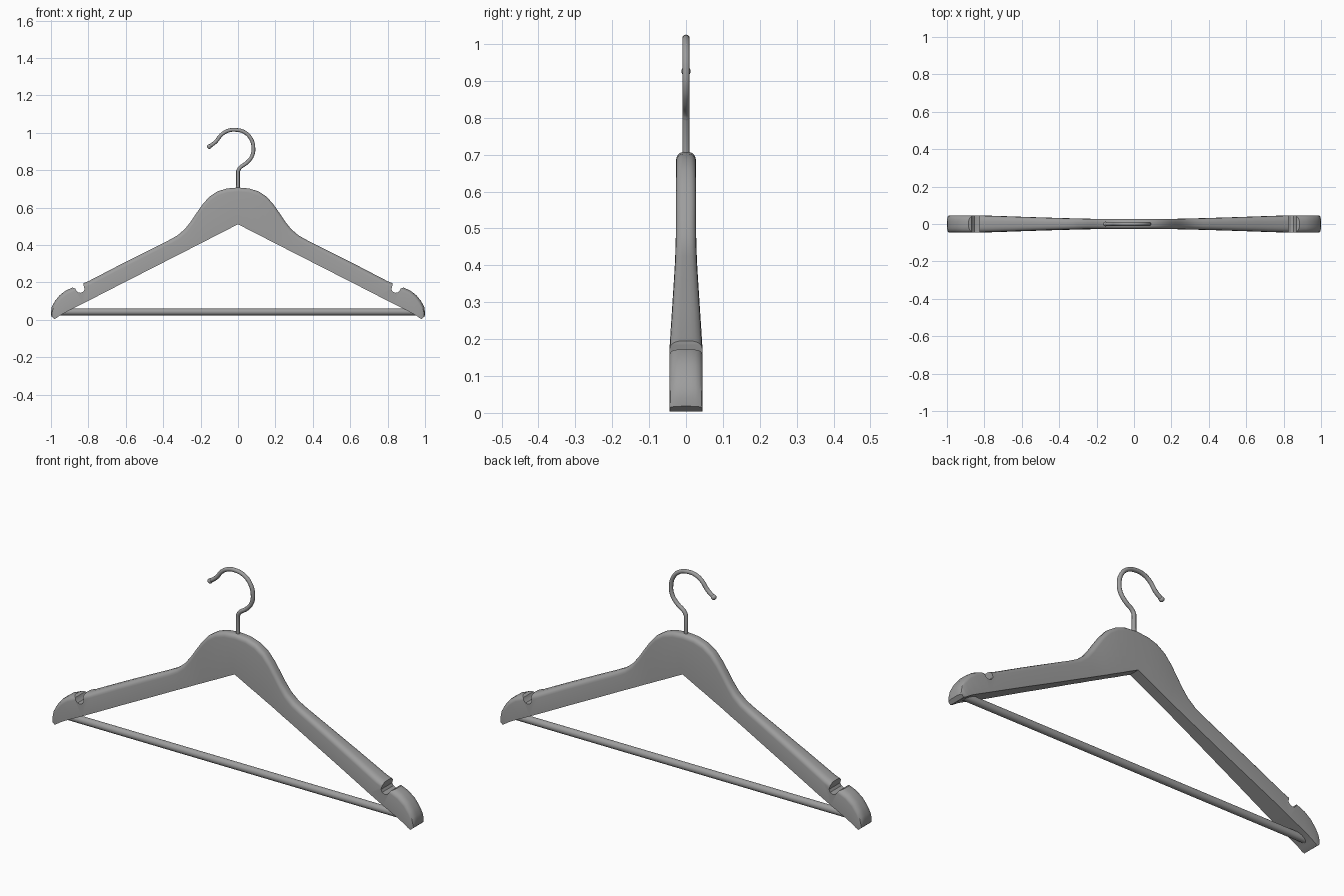
import bpy, bmesh, math
from mathutils import Vector

if "Cube" in bpy.data.objects:
    bpy.data.objects.remove(bpy.data.objects["Cube"])

grey = bpy.data.materials.new("dark_grey")
grey.diffuse_color = (0.34, 0.34, 0.34, 1)
grey.use_nodes = True
grey.node_tree.nodes["Principled BSDF"].inputs["Base Color"].default_value = grey.diffuse_color


def finish(name, bm):
    bmesh.ops.recalc_face_normals(bm, faces=bm.faces[:])
    me = bpy.data.meshes.new(name)
    bm.to_mesh(me)
    bm.free()
    ob = bpy.data.objects.new(name, me)
    bpy.context.collection.objects.link(ob)
    return ob


def activate(ob):
    bpy.ops.object.select_all(action='DESELECT')
    ob.select_set(True)
    bpy.context.view_layer.objects.active = ob


# Wooden body: lofted sections, each (top x, top z, bottom x, bottom z, half thickness)
half = [
    (0.00, 0.707, 0.00, 0.510, 0.027), (0.06, 0.702, 0.04, 0.490, 0.027),
    (0.11, 0.686, 0.08, 0.469, 0.027), (0.155, 0.656, 0.11, 0.454, 0.027),
    (0.19, 0.616, 0.14, 0.439, 0.027), (0.22, 0.573, 0.17, 0.423, 0.027),
    (0.25, 0.528, 0.20, 0.408, 0.027), (0.285, 0.484, 0.23, 0.393, 0.028),
    (0.325, 0.450, 0.27, 0.372, 0.029), (0.37, 0.425, 0.32, 0.347, 0.030),
    (0.50, 0.360, 0.46, 0.275, 0.034), (0.65, 0.284, 0.61, 0.199, 0.039),
    (0.80, 0.206, 0.75, 0.127, 0.044), (0.88, 0.174, 0.83, 0.086, 0.045),
    (0.92, 0.157, 0.87, 0.066, 0.045), (0.955, 0.130, 0.91, 0.046, 0.045),
    (0.98, 0.098, 0.94, 0.030, 0.045), (0.996, 0.068, 0.957, 0.019, 0.045),
    (1.00, 0.040, 0.970, 0.010, 0.045), (0.998, 0.018, 0.982, 0.004, 0.044),
]
stations = [(-a, b, -c, d, w) for a, b, c, d, w in reversed(half[1:])] + half


def section(tx, tz, bx, bz, w):
    top, bot = Vector((tx, 0, tz)), Vector((bx, 0, bz))
    h = (top - bot).length
    ry, rz = w * 0.7, min(0.022, h * 0.3)
    pts = [(w, 0)]
    pts += [(w - ry + ry * math.cos(a), h - rz + rz * math.sin(a))
            for a in (math.pi / 2 * i / 4 for i in range(5))]
    pts.append((0, h))
    pts += [(-y, z) for y, z in reversed(pts[:-1])]
    up = (top - bot).normalized()
    return [bot + up * z + Vector((0, y, 0)) for y, z in pts]


bm = bmesh.new()
rings = [[bm.verts.new(p) for p in section(*s)] for s in stations]
n = len(rings[0])
for r0, r1 in zip(rings, rings[1:]):
    for i in range(n):
        j = (i + 1) % n
        bm.faces.new((r0[i], r0[j], r1[j], r1[i]))
bm.faces.new(rings[0])
bm.faces.new(rings[-1])
body = finish("wooden_body", bm)

# Strap notches cut through both shoulders
notch = [(0.835, 0.26), (0.826, 0.185), (0.820, 0.162), (0.827, 0.150), (0.840, 0.144),
         (0.854, 0.146), (0.864, 0.156), (0.870, 0.167), (0.884, 0.172), (0.91, 0.26)]
bm = bmesh.new()
for s in (-1, 1):
    a, b = [[bm.verts.new((s * x, y, z)) for x, z in notch] for y in (-0.1, 0.1)]
    bm.faces.new(a)
    bm.faces.new(b)
    for i in range(len(notch)):
        j = (i + 1) % len(notch)
        bm.faces.new((a[i], a[j], b[j], b[i]))
cutter = finish("notch_cutter", bm)
cutter.hide_render = True
mod = body.modifiers.new("notches", 'BOOLEAN')
mod.operation = 'DIFFERENCE'
mod.solver = 'EXACT'
mod.object = cutter
activate(body)
bpy.ops.object.modifier_apply(modifier=mod.name)
bpy.data.objects.remove(cutter)
bpy.ops.object.shade_smooth_by_angle(angle=math.radians(30))

# Trouser bar
bpy.ops.mesh.primitive_cylinder_add(vertices=24, radius=0.018, depth=1.9,
                                    location=(0, 0, 0.042), rotation=(0, math.pi / 2, 0))
bpy.context.object.name = "trouser_bar"
bpy.ops.object.shade_smooth_by_angle(angle=math.radians(40))

# Wire hook: straight stem, then a curl
path = [(0, 0.68), (0, 0.795), (0.010, 0.812), (0.05, 0.842), (0.077, 0.88), (0.082, 0.925),
        (0.069, 0.968), (0.036, 1.002), (-0.01, 1.015), (-0.055, 1.010), (-0.09, 0.988),
        (-0.118, 0.953), (-0.153, 0.926)]
cu = bpy.data.curves.new("wire_hook", 'CURVE')
cu.dimensions = '3D'
cu.bevel_depth = 0.010
cu.bevel_resolution = 3
cu.resolution_u = 5
cu.use_fill_caps = True
sp = cu.splines.new('BEZIER')
sp.bezier_points.add(len(path) - 1)
for i, (p, (x, z)) in enumerate(zip(sp.bezier_points, path)):
    p.co = (x, 0, z)
    p.handle_left_type = p.handle_right_type = 'VECTOR' if i < 2 else 'AUTO'
hook = bpy.data.objects.new("wire_hook", cu)
bpy.context.collection.objects.link(hook)
activate(hook)
bpy.ops.object.convert(target='MESH')
bpy.ops.object.shade_smooth_by_angle(angle=math.radians(40))

# Rounded hook tip
bpy.ops.mesh.primitive_uv_sphere_add(segments=16, ring_count=10, radius=0.0125,
                                     location=(-0.153, 0, 0.926))
bpy.context.object.name = "hook_tip"
bpy.ops.object.shade_smooth()

for ob in bpy.context.scene.objects:
    ob.data.materials.clear()
    ob.data.materials.append(grey)
